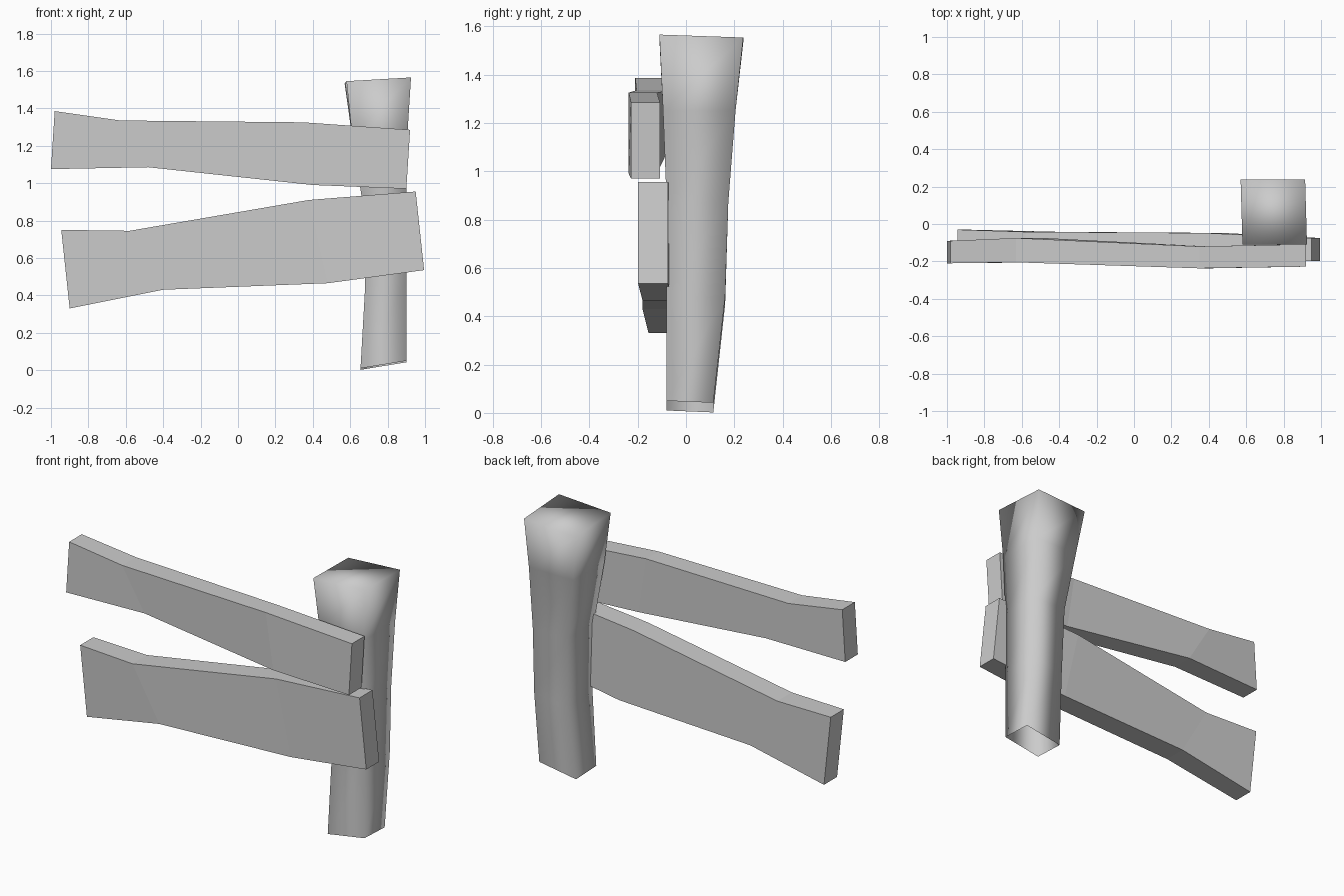
import bpy
import bmesh

cube = bpy.data.objects.get("Cube")
if cube:
    bpy.data.objects.remove(cube, do_unlink=True)

# One plain grey for the whole fence
grey = bpy.data.materials.new("plain_grey")
grey.use_nodes = True
colour = (0.6, 0.6, 0.6, 1)
grey.diffuse_color = colour
grey.node_tree.nodes["Principled BSDF"].inputs["Base Color"].default_value = colour


def loft(name, rings, cap_start=True, smooth=False):
    """Skin a chain of four-cornered rings into one solid."""
    bm = bmesh.new()
    loops = [[bm.verts.new(p) for p in ring] for ring in rings]
    for a, b in zip(loops, loops[1:]):
        for i in range(4):
            j = (i + 1) % 4
            bm.faces.new((a[i], a[j], b[j], b[i]))
    bm.faces.new(loops[-1])
    if cap_start:
        bm.faces.new(loops[0][::-1])
    bmesh.ops.recalc_face_normals(bm, faces=bm.faces)
    for face in bm.faces:
        face.smooth = smooth
    mesh = bpy.data.meshes.new(name)
    bm.to_mesh(mesh)
    bm.free()
    mesh.materials.append(grey)
    obj = bpy.data.objects.new(name, mesh)
    bpy.context.collection.objects.link(obj)
    return obj


def post_ring(x0, x1, y0, y1, z, rise=0, tilt=0, skew=0):
    """Level of the post: rise lifts the left side, tilt drops the back."""
    return [(x0 + skew, y0, z), (x1, y0, z + rise),
            (x1 - skew, y1, z + rise - tilt), (x0, y1, z - tilt)]


def rail(name, stations):
    """Each station: top x, top z, bottom x, bottom z, front y, back y."""
    loft(name, [[(tx, f, tz), (tx, b, tz), (bx, b, bz), (bx, f, bz)]
                for tx, tz, bx, bz, f, b in stations])


# Crooked post, flared at the top and hollow underneath
loft("post", [
    post_ring(.655, .90, -.08, .113, .01, .04, .008),
    post_ring(.68, .90, -.08, .162, .45, .03),
    post_ring(.67, .90, -.08, .175, .87),
    post_ring(.61, .905, -.095, .205, 1.25),
    post_ring(.57, .925, -.11, .237, 1.545, .02, .012, .01),
], cap_start=False, smooth=True)

# Two uneven rails on the front of the post
rail("upper_rail", [
    (-.98, 1.385, -1.0, 1.075, -.21, -.09),
    (-.63, 1.335, -.48, 1.085, -.205, -.075),
    (.35, 1.325, .40, .99, -.237, -.12),
    (.92, 1.285, .90, .97, -.228, -.108),
])
rail("lower_rail", [
    (-.945, .75, -.90, .33, -.155, -.03),
    (-.58, .745, -.40, .43, -.18, -.042),
    (.38, .91, .48, .465, -.18, -.048),
    (.95, .955, .995, .535, -.198, -.075),
])
